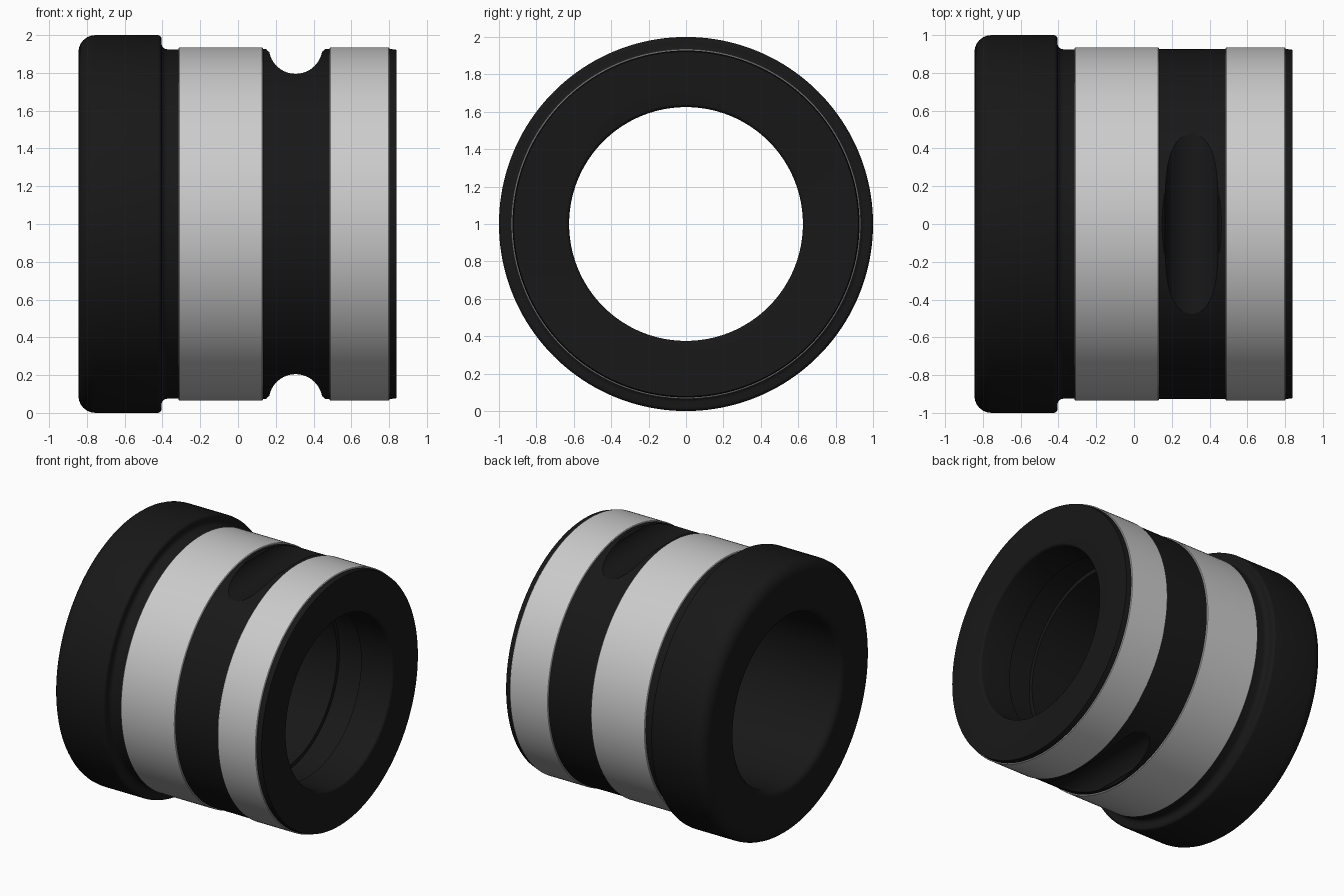
import bpy, bmesh, math

if "Cube" in bpy.data.objects:
    bpy.data.objects.remove(bpy.data.objects["Cube"])

SEGMENTS = 160


def arc(cx, cr, radius, start, end, n=6):
    """Points of an arc in the (x, radius) profile plane, angles in degrees."""
    pts = []
    for i in range(n + 1):
        a = math.radians(start + (end - start) * i / n)
        pts.append((cx + radius * math.cos(a), cr + radius * math.sin(a)))
    return pts


def mesh_object(name, bm, material=None):
    bmesh.ops.recalc_face_normals(bm, faces=bm.faces)
    mesh = bpy.data.meshes.new(name)
    bm.to_mesh(mesh)
    bm.free()
    obj = bpy.data.objects.new(name, mesh)
    bpy.context.collection.objects.link(obj)
    if material:
        mesh.materials.append(material)
    return obj


def ring(name, profile, material=None):
    """Revolve a closed (x, radius) profile about the x axis at z = 1."""
    bm = bmesh.new()
    loops = []
    for s in range(SEGMENTS):
        a = 2 * math.pi * s / SEGMENTS
        loops.append([bm.verts.new((x, r * math.sin(a), 1 + r * math.cos(a)))
                      for x, r in profile])
    n = len(profile)
    for s in range(SEGMENTS):
        p, q = loops[s], loops[(s + 1) % SEGMENTS]
        for i in range(n):
            j = (i + 1) % n
            bm.faces.new((p[i], p[j], q[j], q[i]))
    return mesh_object(name, bm, material)


def prism(name, outline):
    """Extrude an (x, z) outline along y."""
    bm = bmesh.new()
    face = bm.faces.new([bm.verts.new((x, -1.2, z)) for x, z in outline])
    out = bmesh.ops.extrude_face_region(bm, geom=[face])
    verts = [v for v in out["geom"] if isinstance(v, bmesh.types.BMVert)]
    bmesh.ops.translate(bm, verts=verts, vec=(0, 2.4, 0))
    return mesh_object(name, bm)


def smooth(obj):
    bpy.ops.object.select_all(action='DESELECT')
    obj.select_set(True)
    bpy.context.view_layer.objects.active = obj
    bpy.ops.object.shade_smooth_by_angle(angle=math.radians(30))


black = bpy.data.materials.new("black")
black.diffuse_color = (0.009, 0.009, 0.009, 1)
black.use_nodes = True
black.node_tree.nodes["Principled BSDF"].inputs["Base Color"].default_value = black.diffuse_color

# Flanged body: outer contour from flange to plain end, then back through the bore
profile = (
    arc(-0.755, 0.91, 0.09, 180, 90)
    + arc(-0.425, 0.98, 0.02, 90, 0, 4)
    + arc(-0.375, 0.955, 0.03, 180, 270, 4)
    + [(-0.32, 0.925), (0.80, 0.928), (0.84, 0.922)]
    + arc(0.84, 0.645, 0.02, 90, 270, 4)[:1]
    + arc(0.84, 0.645, 0.02, 180, 270, 4)[1:]
    + [(0.58, 0.625), (0.58, 0.655), (0.38, 0.655), (0.38, 0.625)]
    + arc(-0.795, 0.675, 0.05, 270, 180)
)
# Replace the plain-end bore corner with a small rounded edge
start = profile.index((0.84, 0.922)) + 1
end = profile.index((0.58, 0.625))
profile[start:end] = arc(0.82, 0.645, 0.02, 0, -90, 4)
body = ring("flanged_body", profile, black)

# Round cross slots on the top and bottom, with softened rims
for side in (1, -1):
    outline = ([(0.135, 2.1), (0.135, 1.935), (0.15, 1.925), (0.161, 1.912)]
               + arc(0.305, 1.937, 0.142, 190, 350, 28)
               + [(0.449, 1.912), (0.46, 1.925), (0.475, 1.935), (0.475, 2.1)])
    cutter = prism("slot_cutter", [(x, 1 + side * (z - 1)) for x, z in outline])
    cutter.hide_render = True
    mod = body.modifiers.new("slot", 'BOOLEAN')
    mod.operation = 'DIFFERENCE'
    mod.solver = 'EXACT'
    mod.object = cutter
    bpy.context.view_layer.objects.active = body
    bpy.ops.object.modifier_apply(modifier=mod.name)
    bpy.data.objects.remove(cutter)
smooth(body)

# Two bare metal bands around the body
for name, x0, x1 in (("wide_band", -0.315, 0.132), ("narrow_band", 0.485, 0.802)):
    smooth(ring(name, [(x0, 0.91), (x0, 0.931), (x0 + 0.004, 0.935),
                       (x1 - 0.004, 0.935), (x1, 0.931), (x1, 0.91)]))
